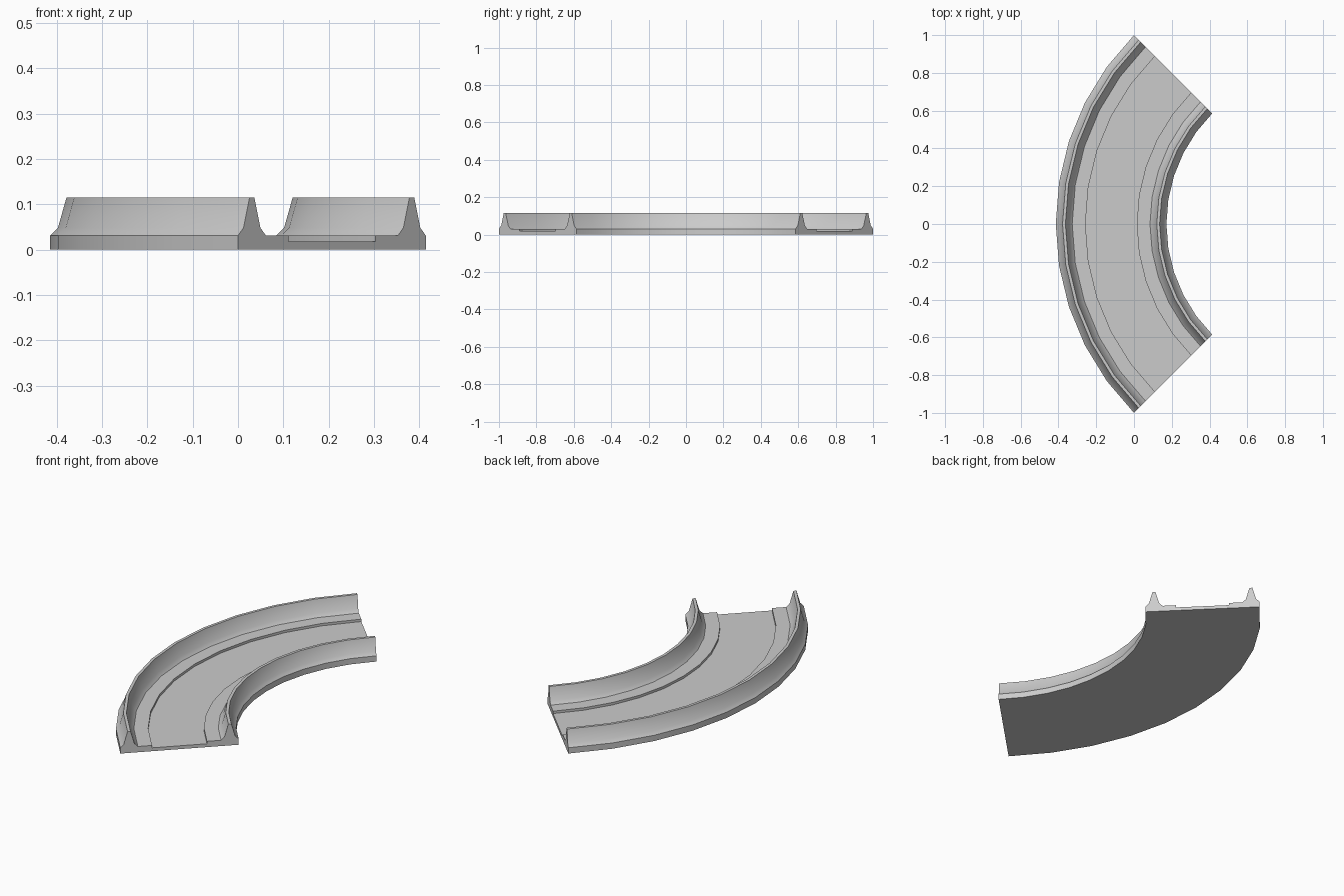
import bpy, bmesh, math

if "Cube" in bpy.data.objects:
    bpy.data.objects.remove(bpy.data.objects["Cube"])

STEPS = 10                      # 9 degree segments over a quarter turn
R_OUT = math.sqrt(2)
WIDTH = 2 - R_OUT               # radial width of the track
BASE, TOP, GROOVE = 0.031, 0.115, 0.018

# Half cross-section: distance inward from the edge, height
half = [(0, 0), (0, BASE), (0.017, 0.048), (0.036, TOP), (0.051, TOP),
        (0.070, 0.048), (0.087, BASE), (0.157, BASE), (0.157, GROOVE)]
profile = half + [(WIDTH - d, z) for d, z in reversed(half)]

# Sweep the section round the bend centre at (1, 0)
bm = bmesh.new()
rings = []
for i in range(STEPS + 1):
    a = math.radians(135 + 90 * i / STEPS)
    rings.append([bm.verts.new((1 + (R_OUT - d) * math.cos(a),
                                (R_OUT - d) * math.sin(a), z))
                  for d, z in profile])
n = len(profile)
for r0, r1 in zip(rings, rings[1:]):
    for j in range(n):
        k = (j + 1) % n
        bm.faces.new((r0[j], r0[k], r1[k], r1[j]))

# End faces
bm.faces.new(rings[0])
bm.faces.new(rings[-1])
bmesh.ops.recalc_face_normals(bm, faces=bm.faces)

mesh = bpy.data.meshes.new("curved_track")
bm.to_mesh(mesh)
bm.free()
track = bpy.data.objects.new("curved_track", mesh)
bpy.context.collection.objects.link(track)

# Smooth along the bend, sharp across the section
bpy.context.view_layer.objects.active = track
track.select_set(True)
bpy.ops.object.shade_smooth_by_angle(angle=math.radians(30))
